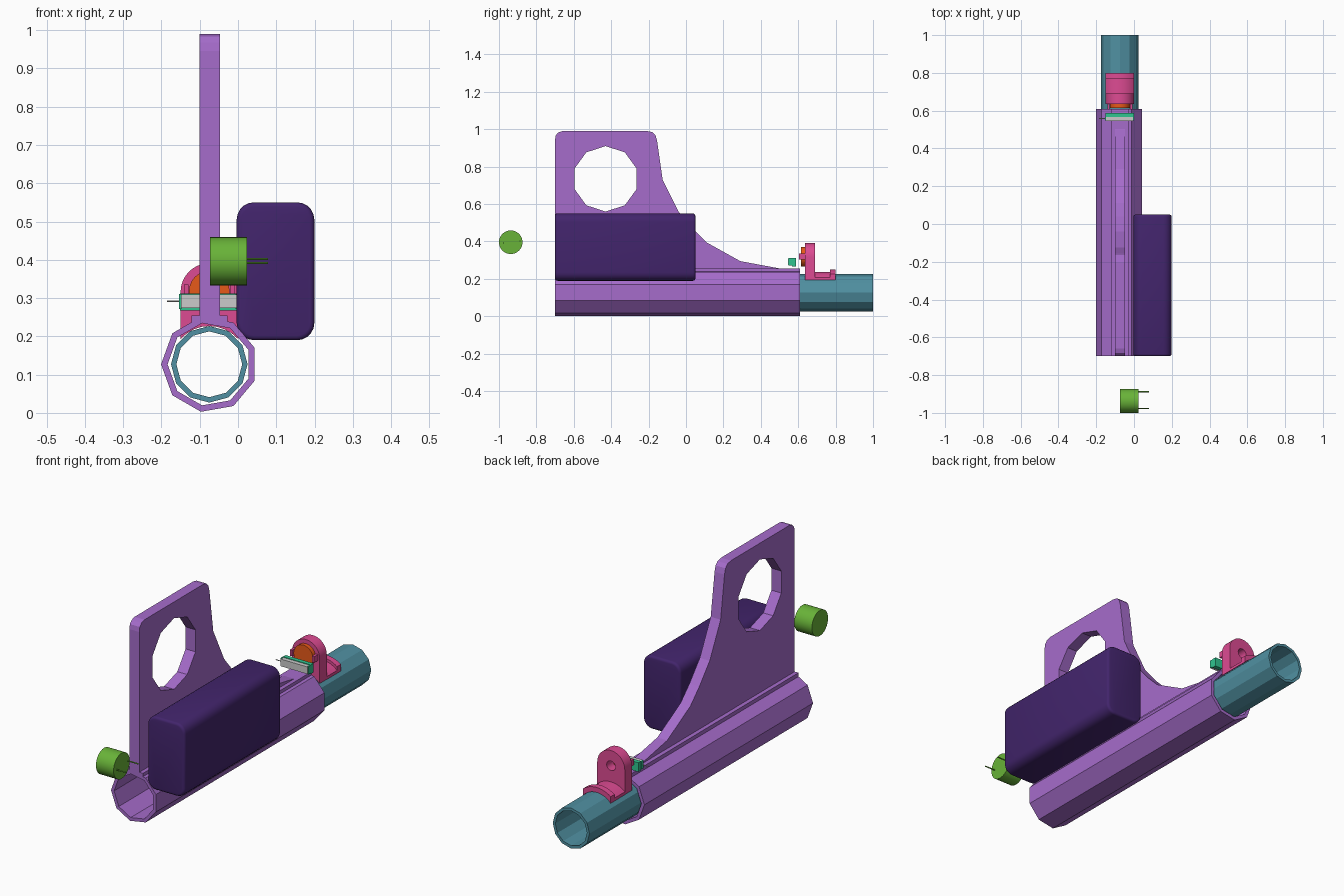
import bpy, bmesh, math

if "Cube" in bpy.data.objects:
    bpy.data.objects.remove(bpy.data.objects["Cube"])

CX, CZ = -0.075, 0.127          # shared axis of the tubes


def material(name, rgb):
    m = bpy.data.materials.new(name)
    m.diffuse_color = (*rgb, 1)
    m.use_nodes = True
    m.node_tree.nodes["Principled BSDF"].inputs["Base Color"].default_value = m.diffuse_color
    return m


PURPLE = material("purple", (0.38, 0.15, 0.60))
TEAL = material("teal", (0.08, 0.28, 0.36))
DARK = material("dark_violet", (0.055, 0.018, 0.15))
PINK = material("pink", (0.72, 0.07, 0.29))
ORANGE = material("orange", (0.80, 0.10, 0.01))
LIME = material("lime", (0.14, 0.45, 0.04))
MINT = material("mint", (0.03, 0.56, 0.28))


def finish(name, bm, mat=None, smooth=False):
    bmesh.ops.recalc_face_normals(bm, faces=bm.faces)
    me = bpy.data.meshes.new(name)
    bm.to_mesh(me)
    bm.free()
    ob = bpy.data.objects.new(name, me)
    bpy.context.collection.objects.link(ob)
    if mat:
        me.materials.append(mat)
    if smooth:
        bpy.ops.object.select_all(action='DESELECT')
        ob.select_set(True)
        bpy.context.view_layer.objects.active = ob
        bpy.ops.object.shade_smooth_by_angle(angle=math.radians(35))
    return ob


def arc(cu, cv, r, a0, a1, n):
    angles = [math.radians(a0 + (a1 - a0) * i / n) for i in range(n + 1)]
    return [(cu + r * math.cos(a), cv + r * math.sin(a)) for a in angles]


def ngon(cu, cv, r, n, start=0):
    return arc(cu, cv, r, start, start + 360, n)[:-1]


def add_prism(bm, loops, axis, a, b):
    """Fill the 2D loops (outline, then holes) and extrude from a to b on x or y."""
    edges = []
    for loop in loops:
        vs = [bm.verts.new((a, u, v) if axis == 'x' else (u, a, v)) for u, v in loop]
        edges += [bm.edges.new((vs[i - 1], vs[i])) for i in range(len(vs))]
    fill = bmesh.ops.triangle_fill(bm, use_beauty=True, use_dissolve=False, edges=edges)
    faces = [g for g in fill['geom'] if isinstance(g, bmesh.types.BMFace)]
    ext = bmesh.ops.extrude_face_region(bm, geom=faces, use_keep_orig=True)
    move = (b - a, 0, 0) if axis == 'x' else (0, b - a, 0)
    bmesh.ops.translate(bm, vec=move,
                        verts=[g for g in ext['geom'] if isinstance(g, bmesh.types.BMVert)])


def rect(u0, u1, v0, v1):
    return [(u0, v0), (u1, v0), (u1, v1), (u0, v1)]


def prisms(name, parts, mat=None, smooth=False):
    bm = bmesh.new()
    for p in parts:
        add_prism(bm, *p)
    return finish(name, bm, mat, smooth)


# Nine-sided sleeve with a rail on top and a tall pierced fin
fin = [(-0.70, 0.24), (0.55, 0.24), (0.50, 0.256), (0.29, 0.295), (0.11, 0.395),
       (0.04, 0.465), (-0.04, 0.56), (-0.125, 0.73), (-0.155, 0.94),
       (-0.163, 0.968), (-0.178, 0.984), (-0.205, 0.99),
       (-0.66, 0.99), (-0.683, 0.983), (-0.696, 0.968), (-0.70, 0.945)]
prisms("sleeve", [
    ([ngon(CX, CZ, 0.126, 9, 180), ngon(CX, CZ, 0.109, 9, 180)], 'y', -0.70, 0.61)], PURPLE)
prisms("top_rail", [([rect(-0.122, -0.027, 0.236, 0.255)], 'y', -0.70, 0.61)], PURPLE)
prisms("fin", [([fin, ngon(-0.43, 0.735, 0.175, 10, 90)], 'x', -0.101, -0.047)], PURPLE)

# Inner barrel tube sticking out of the back
prisms("inner_tube", [
    ([ngon(CX, CZ, 0.1, 12), ngon(CX, CZ, 0.086, 12)], 'y', 0.45, 1.0)], TEAL)

# Rounded battery-like box on the side
bm = bmesh.new()
bmesh.ops.create_cube(bm, size=1)
for v in bm.verts:
    v.co = (0.098 + v.co.x * 0.203, -0.325 + v.co.y * 0.75, 0.37 + v.co.z * 0.36)
long_edges = [e for e in bm.edges if abs(e.verts[0].co.y - e.verts[1].co.y) > 0.1]
bmesh.ops.bevel(bm, geom=long_edges, offset=0.045, segments=5, profile=0.5, affect='EDGES')
rim_edges = [e for e in bm.edges if abs(e.verts[0].co.y - e.verts[1].co.y) < 0.001]
bmesh.ops.bevel(bm, geom=rim_edges, offset=0.012, segments=3, profile=0.5, affect='EDGES')
finish("side_box", bm, DARK, True)

# Loose round component with two pins
prisms("capsule", [([ngon(-0.937, 0.396, 0.063, 32)], 'x', -0.073, 0.023)], LIME, True)
prisms("capsule_pins", [([ngon(y, z, 0.003, 6)], 'x', 0.02, 0.079)
                        for y, z in ((-0.888, 0.402), (-0.976, 0.392))], LIME)

# Arched bracket on a saddle foot, with a lip at its rear end
plate = (arc(CX, 0.316, 0.075, 0, 180, 20) + [(-0.15, 0.194)]
         + arc(CX, CZ, 0.1, 138, 42, 8) + [(0.0, 0.194)])


def saddle(r):
    half = math.degrees(math.acos(0.075 / r))
    return arc(CX, CZ, r, half, 180 - half, 12) + arc(CX, CZ, 0.1, 138.6, 41.4, 12)


prisms("bracket", [
    ([plate, ngon(CX, 0.316, 0.024, 16)], 'y', 0.635, 0.69),
    ([saddle(0.110)], 'y', 0.69, 0.77),
    ([saddle(0.124)], 'y', 0.77, 0.80)], PINK, True)
prisms("bracket_clips", [
    ([rect(x - 0.006, x + 0.006, 0.305, 0.335)], 'y', 0.605, 0.64)
    for x in (CX - 0.06, CX + 0.06)], PINK)

# Round disc seated against the bracket
prisms("disc", [([ngon(CX, 0.318, 0.053, 24)], 'y', 0.615, 0.64)], ORANGE, True)

# Small sensor: grey block, mint board and end rails, thin lead
prisms("sensor_block", [([rect(-0.149, -0.004, 0.274, 0.309)], 'y', 0.545, 0.568)])
prisms("sensor_board", [
    ([rect(-0.152, 0.0, 0.267, 0.312)], 'y', 0.566, 0.587),
    ([rect(-0.154, -0.148, 0.272, 0.311)], 'y', 0.549, 0.567),
    ([rect(-0.006, 0.0, 0.272, 0.311)], 'y', 0.549, 0.567)], MINT)
prisms("sensor_lead", [([ngon(0.558, 0.292, 0.002, 6)], 'x', -0.185, -0.15)])
